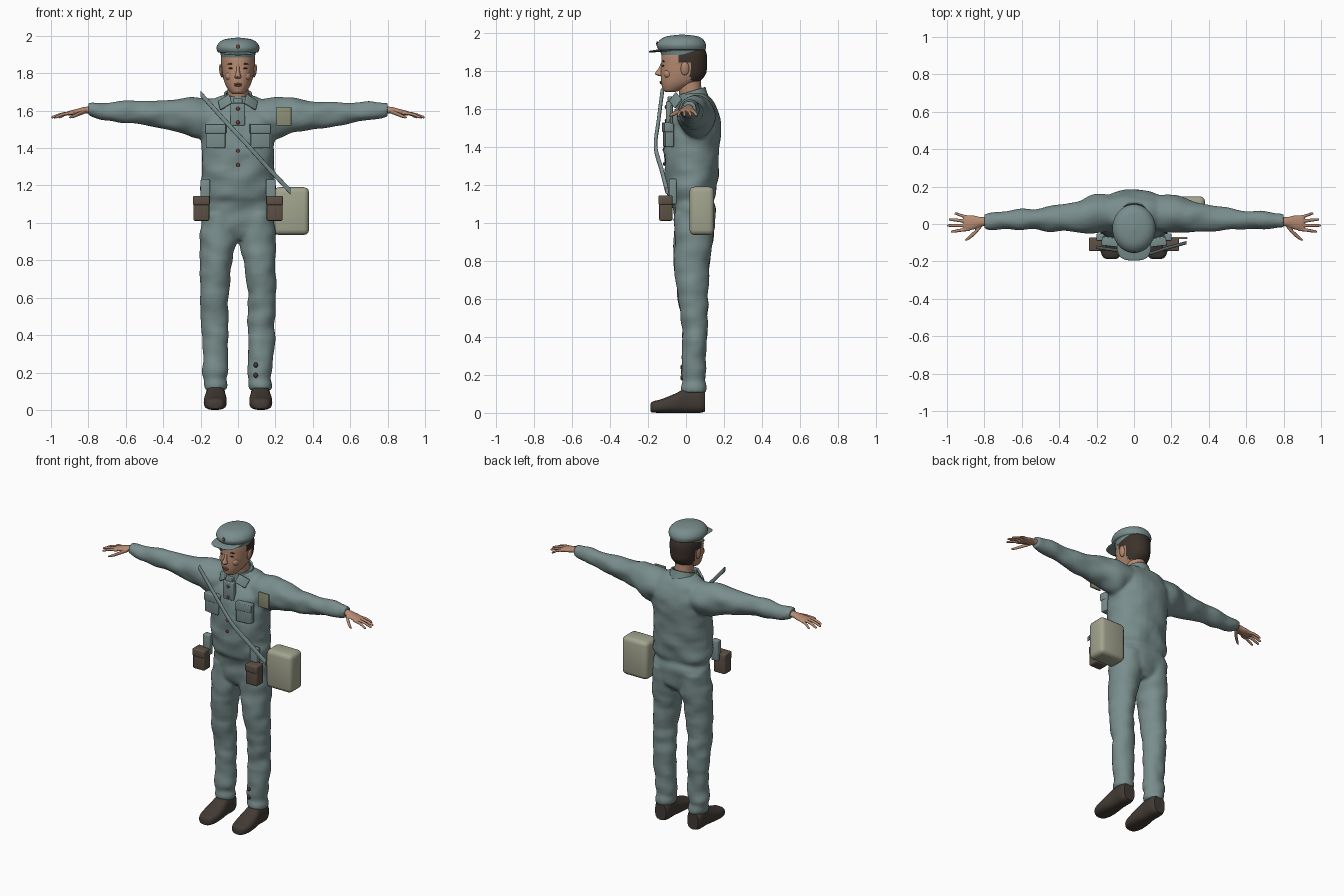
import bpy, bmesh, math
from mathutils import Vector, noise

cube = bpy.data.objects.get("Cube")
if cube:
    bpy.data.objects.remove(cube)


def material(name, r, g, b):
    m = bpy.data.materials.new(name)
    m.use_nodes = True
    m.diffuse_color = (r, g, b, 1)
    m.node_tree.nodes["Principled BSDF"].inputs["Base Color"].default_value = (r, g, b, 1)
    return m


CLOTH = material("grey teal cloth", .19, .27, .265)
SKIN = material("skin", .47, .26, .17)
HAIR = material("dark brown hair", .045, .032, .024)
BOOT = material("dark boot leather", .055, .043, .035)
LEATHER = material("brown pouch leather", .11, .082, .06)
CANVAS = material("khaki canvas", .36, .37, .27)
PATCH = material("olive patch", .26, .28, .18)
RED = material("dark red", .20, .045, .03)
LIP = material("lip", .30, .12, .09)
AXES = {"x": (0, 1, 2), "y": (1, 0, 2), "z": (2, 0, 1)}


def finish(bm, name, *mats, angle=40):
    bmesh.ops.recalc_face_normals(bm, faces=bm.faces)
    mesh = bpy.data.meshes.new(name)
    bm.to_mesh(mesh)
    bm.free()
    ob = bpy.data.objects.new(name, mesh)
    bpy.context.collection.objects.link(ob)
    for m in mats:
        mesh.materials.append(m)
    bpy.ops.object.select_all(action="DESELECT")
    ob.select_set(True)
    bpy.context.view_layer.objects.active = ob
    bpy.ops.object.shade_smooth_by_angle(angle=math.radians(angle))
    return ob


def spline(rows, steps):
    """Catmull-Rom interpolation through rows of numbers."""
    rows = [Vector(r) for r in rows]
    out = []
    for i in range(len(rows) - 1):
        a, b, c, d = rows[max(i - 1, 0)], rows[i], rows[i + 1], rows[min(i + 2, len(rows) - 1)]
        for s in range(steps):
            t = s / steps
            out.append(b + (c - a) * t / 2 + (a * 2 - b * 5 + c * 4 - d) * t * t / 2
                       + (b * 3 - a - c * 3 + d) * t ** 3 / 2)
    return out + [rows[-1]]


def loft(bm, axis, rows, side=1, n=32, steps=5, power=1, fold=0):
    """Closed skin over rounded sections: (position, centre, centre, radius, radius)."""
    order, rings = AXES[axis], []
    for pos, c1, c2, r1, r2 in spline(rows, steps):
        ring = []
        for k in range(n):
            a = math.tau * k / n
            u, v = math.cos(a), math.sin(a)
            u, v = math.copysign(abs(u) ** power, u), math.copysign(abs(v) ** power, v)
            p = Vector((0, 0, 0))
            p[order[0]], p[order[1]], p[order[2]] = pos, c1 + u * r1, c2 + v * r2
            if fold:
                w = fold * noise.noise((p.x * 9 + p.z * 5 + side * 7, p.y * 9, p.z * 14 - p.x * 4))
                p[order[1]] += u * w
                p[order[2]] += v * w
            p.x *= side
            ring.append(bm.verts.new(p))
        rings.append(ring)
    for a, b in zip(rings, rings[1:]):
        for k in range(n):
            bm.faces.new((a[k], a[(k + 1) % n], b[(k + 1) % n], b[k]))
    bm.faces.new(rings[0])
    bm.faces.new(rings[-1])


def lofted(name, mat, axis, rows, **kw):
    bm = bmesh.new()
    loft(bm, axis, rows, **kw)
    return finish(bm, name, mat)


def ball(name, mat, at, size, tilt=0):
    bm = bmesh.new()
    bmesh.ops.create_uvsphere(bm, u_segments=16, v_segments=10, radius=1)
    bmesh.ops.scale(bm, vec=size, verts=bm.verts)
    ob = finish(bm, name, mat)
    ob.location, ob.rotation_euler = at, (0, tilt, 0)
    return ob


def box(name, mat, at, size, bevel=.006, turn=(0, 0, 0)):
    bm = bmesh.new()
    bmesh.ops.create_cube(bm, size=1)
    bmesh.ops.scale(bm, vec=size, verts=bm.verts)
    bmesh.ops.bevel(bm, geom=bm.edges[:], offset=bevel, segments=3, profile=.5, affect="EDGES")
    ob = finish(bm, name, mat)
    ob.location, ob.rotation_euler = at, turn
    return ob


def fuse(ob, voxel, rounds):
    mod = ob.modifiers.new("fuse", "REMESH")
    mod.mode, mod.voxel_size, mod.use_smooth_shade = "VOXEL", voxel, True
    soft = ob.modifiers.new("soften", "SMOOTH")
    soft.factor, soft.iterations = .5, rounds


# Uniform: jacket, sleeves and trousers fused into one cloth skin
bm = bmesh.new()
loft(bm, "z", [(.91, 0, .045, .08, .07), (.96, 0, .045, .17, .1), (1.05, 0, .048, .192, .112),
               (1.11, 0, .033, .182, .112), (1.15, 0, .03, .198, .128), (1.25, 0, .028, .197, .14),
               (1.4, 0, .03, .19, .146), (1.5, 0, .04, .2, .142), (1.58, 0, .055, .2, .118),
               (1.64, 0, .06, .16, .085), (1.68, 0, .045, .09, .06)], power=.9, fold=.014)
for s in (1, -1):
    loft(bm, "x", [(.05, .055, 1.575, .09, .08), (.2, .055, 1.56, .1, .11), (.3, .042, 1.575, .085, .092),
                   (.4, .03, 1.578, .07, .077), (.55, .025, 1.587, .055, .063),
                   (.7, .02, 1.597, .045, .05), (.8, .015, 1.605, .038, .035)], side=s, fold=.014)
    loft(bm, "z", [(.105, .122, .043, .056, .06), (.135, .122, .04, .066, .068), (.17, .121, .04, .06, .06),
                   (.21, .12, .042, .066, .064), (.35, .122, .043, .07, .064), (.5, .126, .046, .073, .07),
                   (.62, .126, .033, .076, .08), (.8, .116, .03, .087, .097), (.92, .104, .04, .098, .102),
                   (1.05, .1, .048, .09, .105)], side=s, fold=.012)
fuse(finish(bm, "uniform", CLOTH), .01, 4)

# Hands and boots
for s, label in ((1, "left"), (-1, "right")):
    bm = bmesh.new()
    loft(bm, "x", [(.77, .015, 1.605, .025, .02), (.82, .012, 1.602, .026, .018),
                   (.86, .008, 1.594, .038, .016), (.9, .005, 1.587, .04, .013), (.91, .005, 1.585, .036, .01)],
         side=s, n=16)
    for base, tip, reach in ((.034, .055, .96), (.014, .024, .99), (-.008, -.008, 1.0), (-.028, -.04, .98)):
        loft(bm, "x", [(.88, base, 1.588, .01, .01), ((.88 + reach) / 2, (base + tip) / 2, 1.582, .009, .009),
                       (reach - .01, tip, 1.566, .008, .008), (reach, tip, 1.564, .003, .003)], side=s, n=8, steps=3)
    loft(bm, "x", [(.815, -.005, 1.597, .014, .013), (.85, -.045, 1.583, .014, .012),
                   (.885, -.075, 1.568, .011, .009), (.905, -.088, 1.563, .004, .004)], side=s, n=8, steps=3)
    fuse(finish(bm, label + "_hand", SKIN), .004, 2)
    lofted(label + "_boot", BOOT, "y",
           [(-.188, .122, .026, .022, .018), (-.175, .122, .031, .045, .029), (-.13, .122, .036, .06, .036),
            (-.06, .121, .05, .06, .05), (0, .12, .064, .052, .064), (.07, .12, .066, .052, .066),
            (.1, .12, .062, .04, .055)], side=s, power=.75)

# Head with hair coloured by position, and neck
bm = bmesh.new()
loft(bm, "z", [(1.688, 0, -.083, .024, .024), (1.7, 0, -.07, .042, .05), (1.735, 0, -.038, .066, .092),
               (1.78, 0, -.018, .08, .115), (1.83, 0, -.013, .087, .117), (1.88, 0, -.012, .088, .116),
               (1.92, 0, -.012, .08, .105)], n=48, steps=8, power=.93)
for f in bm.faces:
    p = f.calc_center_median()
    if p.z > 1.745 and (p.y > .018 or (p.z > 1.845 and p.y > -.045)):
        f.material_index = 1
hair_verts = {v for f in bm.faces if f.material_index for v in f.verts}
for v in hair_verts:
    v.co.x *= 1.04
    v.co.y += .006
finish(bm, "head", SKIN, HAIR)
lofted("neck", SKIN, "z", [(1.6, 0, .04, .062, .062), (1.66, 0, .028, .056, .06), (1.72, 0, .018, .056, .062),
                           (1.78, 0, .01, .056, .07)])

# Face
lofted("nose", SKIN, "z", [(1.772, 0, -.13, .012, .01), (1.78, 0, -.137, .018, .023), (1.79, 0, -.135, .014, .026),
                           (1.815, 0, -.128, .009, .016), (1.845, 0, -.122, .008, .008)], n=16)
ball("upper_lip", LIP, (0, -.131, 1.742), (.023, .008, .005))
ball("lower_lip", LIP, (0, -.129, 1.734), (.019, .009, .005))
ball("chin", SKIN, (0, -.107, 1.71), (.024, .018, .017))
for s, label in ((1, "left"), (-1, "right")):
    ball(label + "_eye", HAIR, (s * .036, -.119, 1.826), (.014, .007, .0045))
    ball(label + "_brow", HAIR, (s * .037, -.118, 1.85), (.02, .007, .004), s * .08)
    ball(label + "_cheek", SKIN, (s * .042, -.094, 1.785), (.026, .024, .026))
    ball(label + "_ear", SKIN, (s * .09, -.006, 1.812), (.01, .022, .036), s * .15)

# Cap
lofted("cap", CLOTH, "z", [(1.883, 0, -.016, .09, .113), (1.908, 0, -.02, .095, .119), (1.914, 0, -.022, .108, .125),
                           (1.938, 0, -.024, .115, .129), (1.965, 0, -.022, .1, .112), (1.982, 0, -.02, .068, .08),
                           (1.99, 0, -.02, .012, .015)], n=40)
lofted("cap_brim", CLOTH, "y", [(-.08, 0, 1.908, .09, .007), (-.13, 0, 1.907, .091, .007),
                                (-.17, 0, 1.903, .078, .006), (-.188, 0, 1.901, .055, .005),
                                (-.195, 0, 1.9, .025, .003)], n=24)
ball("cap_badge", RED, (0, -.151, 1.942), (.009, .006, .013))

# Collar: raised band around the neck and two turned-down points
bm = bmesh.new()
loft(bm, "z", [(1.635, 0, .038, .092, .082), (1.67, 0, .035, .08, .074), (1.695, 0, .032, .074, .07)], n=36)
for v in bm.verts:
    v.co.z += v.co.y * .3 - .01
bmesh.ops.delete(bm, geom=[f for f in bm.faces if len(f.verts) > 4], context="FACES")
collar = finish(bm, "collar_band", CLOTH)
collar.modifiers.new("thickness", "SOLIDIFY").thickness = .012
for s, label in ((1, "left"), (-1, "right")):
    box(label + "_collar_point", CLOTH, (s * .07, -.055, 1.645), (.075, .014, .06), .005, (-.45, s * .5, s * .45))
    # Breast pocket, flap, belt loop and ammunition pouch
    box(label + "_breast_pocket", CLOTH, (s * .118, -.092, 1.462), (.105, .045, .125), .006, (0, 0, s * .12))
    box(label + "_pocket_flap", CLOTH, (s * .118, -.098, 1.503), (.112, .045, .05), .005, (0, 0, s * .12))
    box(label + "_belt_loop", CLOTH, (s * .175, -.07, 1.165), (.05, .04, .135), .006)
    box(label + "_pouch", LEATHER, (s * .196, -.106, 1.077), (.085, .07, .132), .008)
    box(label + "_pouch_lid", LEATHER, (s * .196, -.108, 1.12), (.09, .074, .05), .008)

# Front tab, buttons and shoulder patch
box("front_tab", CLOTH, (-.002, -.088, 1.58), (.078, .034, .12), .006)
box("throat_tab", CLOTH, (-.002, -.082, 1.64), (.05, .03, .05), .005)
for z, y in ((1.61, -.106), (1.537, -.106), (1.385, -.117), (1.31, -.115)):
    ball("button", RED, (0, y, z), (.01, .006, .01))
for z in (.24, .185):
    ball("cuff_button", BOOT, (.095, -.02, z), (.012, .01, .014))
box("shoulder_patch", PATCH, (.245, -.075, 1.57), (.08, .012, .1), .004)

# Shoulder bag and diagonal strap
box("shoulder_bag", CANVAS, (.285, .083, 1.063), (.19, .13, .255), .028)
lofted("diagonal_strap", CLOTH, "x", [(-.2, -.125, 1.69, .009, .017), (-.06, -.145, 1.535, .009, .017),
                                      (.066, -.16, 1.4, .009, .017), (.17, -.13, 1.285, .009, .017),
                                      (.28, -.1, 1.168, .009, .017)], n=16, power=.6)
